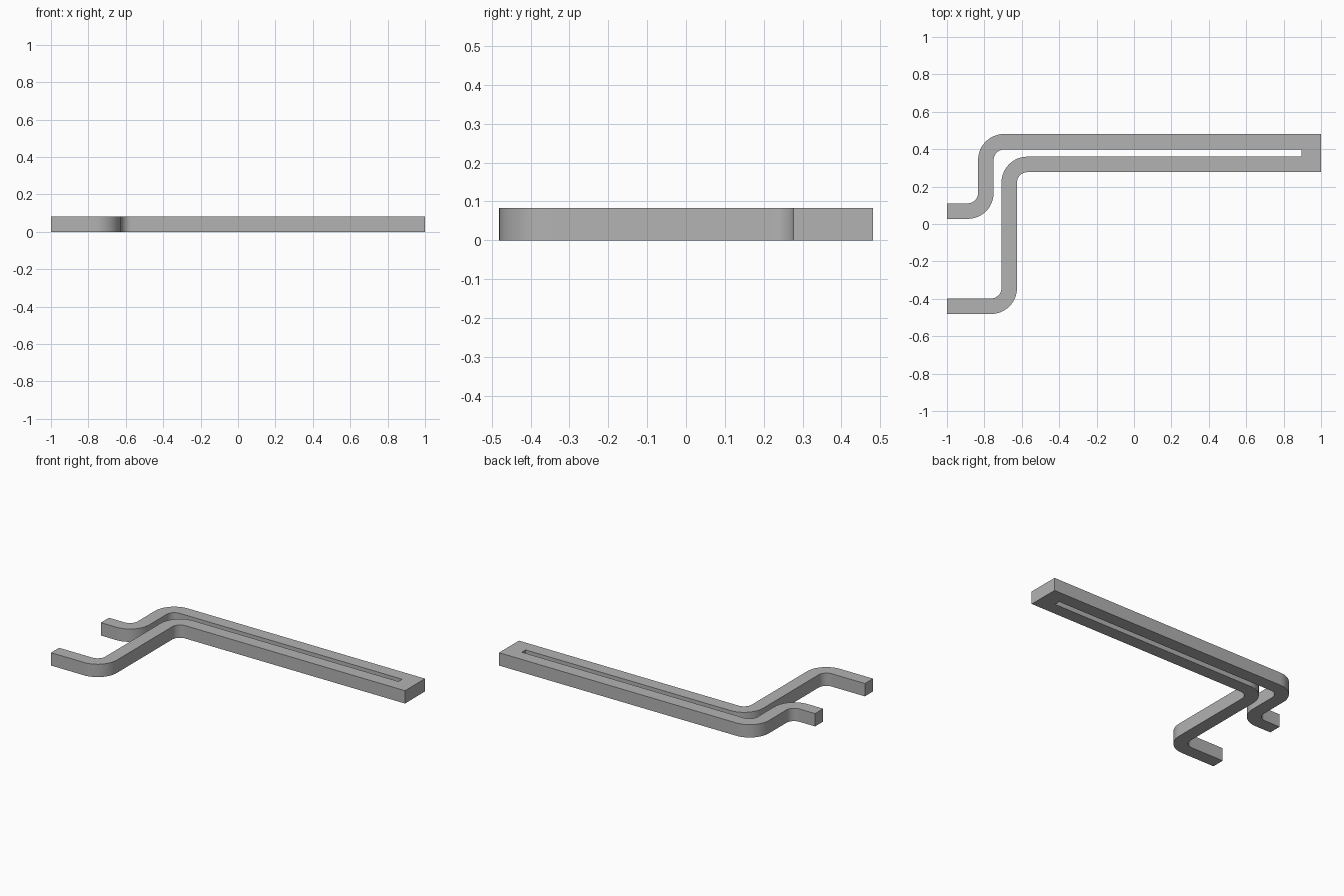
import bpy, bmesh, math
from mathutils import Vector

cube = bpy.data.objects.get("Cube")
if cube:
    bpy.data.objects.remove(cube, do_unlink=True)

WIDTH = 0.083     # bar width
HEIGHT = 0.083    # bar thickness
BEND = 0.097      # centre line bend radius
STEPS = 12

grey = bpy.data.materials.new("plain grey")
grey.use_nodes = True
grey.diffuse_color = (0.45, 0.45, 0.45, 1)
grey.node_tree.nodes["Principled BSDF"].inputs["Base Color"].default_value = grey.diffuse_color


def bar_edge(foot_y, riser_x, arm_y, end_x, side):
    """One edge of a bent bar; side is +1 for the upper left edge, -1 for the other."""
    off = side * WIDTH / 2
    pts = [Vector((-1, foot_y + off))]
    # foot bends up into the riser, then the riser bends into the arm
    for centre, start, turn in (
            (Vector((riser_x - BEND, foot_y + BEND)), -90, 1),
            (Vector((riser_x + BEND, arm_y - BEND)), 180, -1)):
        radius = BEND - turn * off
        for i in range(STEPS + 1):
            a = math.radians(start + turn * 90 * i / STEPS)
            pts.append(centre + radius * Vector((math.cos(a), math.sin(a))))
    pts.append(Vector((end_x, arm_y + off)))
    return pts


# Two bent bars joined at the right end, with a slot between them
back_bar = (0.069, -0.792, 0.4395)
front_bar = (-0.4395, -0.667, 0.3185)
outline = (bar_edge(*back_bar, 1, 1)
           + bar_edge(*front_bar, 1, -1)[::-1]
           + bar_edge(*front_bar, 0.895, 1)
           + bar_edge(*back_bar, 0.895, -1)[::-1])

bm = bmesh.new()
base = bm.faces.new([bm.verts.new((p.x, p.y, 0)) for p in outline])
top = bmesh.ops.extrude_face_region(bm, geom=[base], use_keep_orig=True)["geom"]
bmesh.ops.translate(bm, vec=(0, 0, HEIGHT),
                    verts=[v for v in top if isinstance(v, bmesh.types.BMVert)])
bmesh.ops.recalc_face_normals(bm, faces=bm.faces)
mesh = bpy.data.meshes.new("forked_bracket")
bm.to_mesh(mesh)
bm.free()
mesh.materials.append(grey)

bracket = bpy.data.objects.new("forked_bracket", mesh)
bpy.context.collection.objects.link(bracket)
bpy.ops.object.select_all(action='DESELECT')
bracket.select_set(True)
bpy.context.view_layer.objects.active = bracket
bpy.ops.object.shade_smooth_by_angle(angle=math.radians(30))
